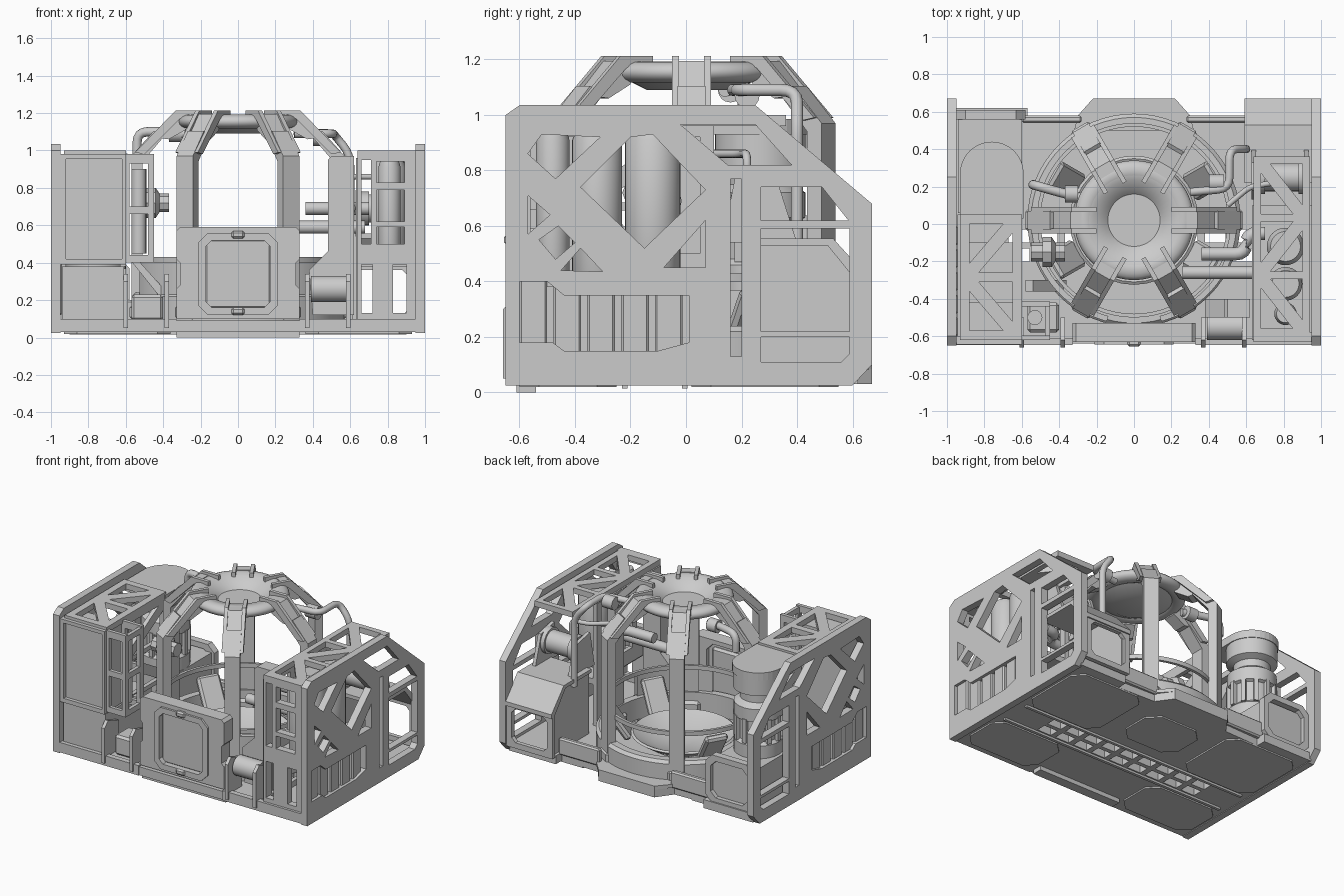
import bpy, bmesh, math
from mathutils import Matrix, Vector

if "Cube" in bpy.data.objects:
    bpy.data.objects.remove(bpy.data.objects["Cube"])

AX = {'x': ((0, 1, 0), (0, 0, 1), (1, 0, 0)),      # u, v, extrusion direction
      'y': ((1, 0, 0), (0, 0, 1), (0, -1, 0)),
      'z': ((1, 0, 0), (0, 1, 0), (0, 0, 1))}
C = Matrix.Translation((0, 0.02, 0))               # centre of the dome


def finish(name, bm, M=None, smooth=False):
    if M:
        bm.transform(M)
    bmesh.ops.remove_doubles(bm, verts=bm.verts, dist=1e-5)
    bmesh.ops.recalc_face_normals(bm, faces=bm.faces)
    for f in bm.faces:
        f.smooth = False
    me = bpy.data.meshes.new(name)
    bm.to_mesh(me)
    bm.free()
    ob = bpy.data.objects.new(name, me)
    bpy.context.collection.objects.link(ob)
    if smooth:
        bpy.context.view_layer.objects.active = ob
        ob.select_set(True)
        bpy.ops.object.shade_smooth_by_angle(angle=math.radians(35))
        ob.select_set(False)
    return ob


def from_curve(name, cu, M, smooth=False):
    tmp = bpy.data.objects.new(name + "_curve", cu)
    bpy.context.collection.objects.link(tmp)
    bpy.context.view_layer.update()
    me = tmp.evaluated_get(bpy.context.evaluated_depsgraph_get()).to_mesh()
    bm = bmesh.new()
    bm.from_mesh(me)
    bpy.data.objects.remove(tmp)
    return finish(name, bm, M, smooth)


def spline(cu, pts, cyclic):
    s = cu.splines.new('POLY')
    s.points.add(len(pts) - 1)
    for p, q in zip(s.points, pts):
        p.co = (*q, 0, 1) if len(q) == 2 else (*q, 1)
    s.use_cyclic_u = cyclic


def plate(name, outlines, axis, a, b, M=None):
    """Flat plate: first outline is the edge, the others are holes."""
    cu = bpy.data.curves.new(name, 'CURVE')
    cu.dimensions, cu.fill_mode, cu.extrude = '2D', 'BOTH', abs(b - a) / 2
    for o in outlines:
        spline(cu, o, True)
    R = Matrix(AX[axis]).transposed().to_4x4()
    T = Matrix.Translation(Vector([abs(c) for c in AX[axis][2]]) * (a + b) / 2)
    return from_curve(name, cu, (M or Matrix()) @ T @ R)


def pipe(name, pts, r, bend=0.06):
    pts = [Vector(p) for p in pts]
    path = [pts[0]]
    for p, q, n in zip(pts, pts[1:], pts[2:]):
        s, e = q + (p - q).normalized() * bend, q + (n - q).normalized() * bend
        path += [s.lerp(q, t).lerp(q.lerp(e, t), t) for t in (0, .25, .5, .75, 1)]
    cu = bpy.data.curves.new(name, 'CURVE')
    cu.dimensions, cu.bevel_depth, cu.bevel_resolution, cu.use_fill_caps = '3D', r, 4, True
    spline(cu, path + [pts[-1]], False)
    return from_curve(name, cu, None, True)


def box(name, x0, x1, y0, y1, z0, z1, bevel=0.0, M=None):
    bm = bmesh.new()
    bmesh.ops.create_cube(bm, size=1, matrix=Matrix.Translation(((x0 + x1) / 2, (y0 + y1) / 2, (z0 + z1) / 2))
                          @ Matrix.Diagonal((x1 - x0, y1 - y0, z1 - z0, 1)))
    if bevel:
        bmesh.ops.bevel(bm, geom=bm.edges[:], offset=bevel, segments=1, affect='EDGES')
    return finish(name, bm, M)


def lathe(name, prof, M=None, n=40, angle=math.tau):
    bm = bmesh.new()
    vs = [bm.verts.new((r, 0, z)) for r, z in prof]
    es = [bm.edges.new(e) for e in zip(vs, vs[1:])]
    bmesh.ops.spin(bm, geom=vs + es, axis=(0, 0, 1), cent=(0, 0, 0), angle=angle, steps=n)
    return finish(name, bm, M, True)


def at(x, y, z=0, axis='z'):
    return Matrix.Translation((x, y, z)) @ (Matrix.Rotation(math.pi / 2, 4, 'Y') if axis == 'x' else Matrix())


def rect(u0, u1, v0, v1, c=0.0):
    if not c:
        return [(u0, v0), (u1, v0), (u1, v1), (u0, v1)]
    return [(u0 + c, v0), (u1 - c, v0), (u1, v0 + c), (u1, v1 - c),
            (u1 - c, v1), (u0 + c, v1), (u0, v1 - c), (u0, v0 + c)]


def truss(u0, u1, v0, v1, n, m=0.03, d=0.05):
    """Rectangle with diagonal braces in n bays."""
    out, h = [rect(u0, u1, v0, v1)], (v1 - v0 - m) / n
    for i in range(n):
        a, b = v0 + m + i * h, v0 + (i + 1) * h
        l, r = (u0 + m, u1 - m) if i % 2 else (u1 - m, u0 + m)
        k = d if r > l else -d
        out += [[(l, a + d), (l, b), (r - k, b)], [(l + k, a), (r, a), (r, b - d)]]
    return out


# Base deck with ladder slots, underside panels and front foot
deck = [(-.96, -.64), (.96, -.64), (.96, .62), (.59, .62), (.59, .55), (.3, .56), (.22, .67),
        (-.22, .67), (-.3, .56), (-.57, .55), (-.57, .62), (-.96, .62)]
slots = [rect(x / 100, x / 100 + .11, y, y + .07) for x in range(-67, 60, 15) for y in (-.2, -.1)]
plate("base_deck", [deck] + slots, 'z', .03, .09)
for s in (-1, 1):
    for y0, y1 in ((-.6, -.25), (.02, .55)):
        plate("underside_panel", [rect(*sorted((s * .36, s * .93)), y0, y1, .07)], 'z', .02, .03)
plate("underside_center", [rect(-.22, .22, .1, .45, .08)], 'z', .02, .03)
for y in (-.23, -.015):
    box("underside_rail", -.9, .9, y, y + .02, .015, .03)
box("front_foot", -.33, .33, -.61, -.54, 0, .03)
for x0, x1 in ((-.96, -.33), (.33, .96)):
    box("front_sill", x0, x1, -.648, -.61, .03, .1)
plate("rear_step", [[(-.32, .5), (.32, .5), (.3, .58), (.22, .67), (-.22, .67), (-.3, .58)]], 'z', .085, .11)

# Side walls with braced windows and louvres
wall = [(-.65, .025), (.6, .025), (.67, .1), (.67, .68), (.25, 1.035), (-.6, 1.035), (-.65, 1.0)]
windows = [
    [(-.57, .86), (-.52, .93), (-.31, .92), (-.47, .77)],
    [(-.38, .74), (-.2, .92), (-.2, .58)],
    [(-.2, .92), (-.12, .93), (.07, .73), (-.15, .52), (-.199, .57)],
    [(-.08, .45), (.07, .45), (.07, .62)],
    [(-.57, .71), (-.49, .64), (-.57, .57)],
    [(-.53, .55), (-.46, .6), (-.4, .54), (-.47, .48)],
    [(-.45, .44), (-.38, .52), (-.3, .435)],
    [(-.02, .965), (.25, .965), (.38, .82), (.15, .82)],
    [(.16, .13), (.2, .13), (.2, .77), (.16, .77)],
    [(.27, .62), (.585, .62), (.49, .74), (.27, .74)],
    [(.27, .22), (.59, .22), (.59, .59), (.27, .59)],
    [(.27, .11), (.56, .11), (.59, .14), (.59, .2), (.27, .2)],
    [(-.6, .18), (-.48, .18), (-.44, .15), (-.1, .15), (.01, .18), (.01, .35), (-.44, .35), (-.5, .4), (-.6, .4)]]
windows[1:3] = [[(-.38, .74), (-.2, .92), (-.12, .93), (.07, .73), (-.15, .52)]]
for s in (-1, 1):
    plate("side_wall", [wall] + windows, 'x', *sorted((s * .95, s)))
    for i in range(5):
        y = -.6 + i * .122
        box("side_louvre", *sorted((s * .94, s * .98)), y, y + .1, .12, .42, .008)
    box("louvre_backing", *sorted((s * .92, s * .945)), -.6, .05, .1, .42)

# Dome cage: six posts, forked heads and slanted clamps
post = [(.51, .1), (.57, .1), (.57, .97), (.45, 1.105), (.4, 1.07), (.51, .94)]
fork = [(.5, .98), (.55, .99), (.335, 1.213), (.2, 1.213), (.2, 1.18), (.31, 1.17)]
for i in range(6):
    R = C @ Matrix.Rotation(i * math.pi / 3, 4, 'Z')
    plate("dome_post", [post], 'y', -.05, .05, R)
    for y in (-.07, .045):
        plate("dome_fork", [fork], 'y', y, y + .025, R)
    plate("dome_clamp", [[(.28, 1.11), (.37, 1.06), (.45, 1.07), (.34, 1.195), (.28, 1.195)]], 'y', -.045, .045, R)
    box("post_foot", .48, .58, -.065, .065, .09, .18, .02, R)
# Top ring with closed funnel
ring = [(.265 + .055 * math.cos(t), 1.155 + .038 * math.sin(t)) for t in [k * math.tau / 16 for k in range(17)]]
lathe("top_ring", ring, C, 48)
lathe("top_funnel", [(0, 1.12), (.14, 1.12), (.15, 1.13), (.215, 1.185), (.25, 1.19), (.26, 1.14),
                     (.16, 1.09), (0, 1.09)], C, 48)

# Drum wall, dish and reclined panels inside the dome
lathe("drum_wall", [(.5, .09), (.57, .09), (.57, .22), (.55, .24), (.5, .24), (.5, .09)], C, 64)
lathe("hoop_rail", [(.5, .4), (.52, .4), (.52, .43), (.5, .43), (.5, .4)], C, 64)
lathe("dish", [(0, .11), (.2, .135), (.33, .2), (.345, .19), (.22, .105), (.1, .09), (0, .09)], C, 32)
for a in (200, 285):
    R = C @ Matrix.Rotation(math.radians(a), 4, 'Z')
    lathe("curved_screen", [(.53, .2), (.56, .2), (.56, .4), (.53, .4), (.53, .2)], R, 16, math.radians(55))
for a in (30, 150, 210, 330):
    R = C @ Matrix.Rotation(math.radians(a), 4, 'Z') @ Matrix.Translation((.42, 0, .25)) @ Matrix.Rotation(.6, 4, 'Y')
    box("reclined_panel", -.025, .025, -.08, .08, -.12, .14, .015, R)

# Front hatch
hatch = [(-.33, .1), (.33, .1), (.33, .26), (.31, .28), (.31, .4), (.33, .42), (.33, .57), (.31, .59),
         (-.31, .59), (-.33, .57), (-.33, .42), (-.31, .4), (-.31, .28), (-.33, .26)]
plate("hatch_surround", [hatch, rect(-.21, .21, .12, .56, .05)], 'y', -.63, -.53)
plate("hatch_rim", [rect(-.21, .21, .12, .56, .05), rect(-.17, .17, .16, .52, .03)], 'y', -.645, -.56)
box("hatch_door", -.18, .18, -.61, -.54, .15, .53, .015)
for z in (.12, .53):
    box("hatch_latch", -.035, .035, -.655, -.6, z, z + .04, .01)

# Front brackets and small motor
for x in (-.6, -.38, .37, .59):
    plate("front_bracket", [[(-.66, .05), (-.63, .05), (-.5, .09), (-.5, .3), (-.62, .34), (-.66, .3)]],
          'x', x - .012, x + .012)
lathe("front_motor", [(0, 0), (.07, 0), (.07, .19), (0, .19)], at(.39, -.55, .26, 'x'), 24)
box("left_front_step", -.57, -.4, -.58, -.42, .09, .23, .015)

# Left side: cabinet, open cage and roof truss
box("left_lower_cabinet", -.94, -.61, -.62, -.1, .09, .38)
box("left_cabinet", -.93, -.61, -.62, -.42, .39, .955)
plate("left_cabinet_rim", [rect(-.95, -.6, .39, .98), rect(-.92, -.62, .42, .955)], 'y', -.645, -.6)
for y in (-.62, -.44):
    plate("left_cage", [rect(-.61, -.45, .4, .98), rect(-.58, -.48, .44, .66), rect(-.58, -.48, .7, .93)],
          'y', y, y + .025)
plate("left_cage_side", [rect(-.62, -.42, .4, .97), rect(-.58, -.46, .44, .66), rect(-.58, -.46, .7, .93)],
      'x', -.475, -.45)
lathe("cage_spool", [(0, .45), (.04, .45), (.04, .9), (0, .9)], at(-.53, -.5), 16)
plate("left_roof_truss", truss(-.93, -.6, -.62, .05, 2, .05), 'z', .96, 1.0)
plate("left_inner_frame", truss(-.4, .05, .38, .96, 2), 'x', -.63, -.6)
plate("left_brace", [[(-.58, .42), (-.54, .42), (-.36, .22), (-.42, .22)]], 'y', -.36, -.3)
lathe("valve", [(0, 0), (.05, 0), (.05, .06), (.08, .06), (.08, .11), (.05, .13), (.05, .18), (0, .18)],
      at(-.55, -.15, .72, 'x'), 8)

# Left rear tank with rounded cap and base box
cap = [(-.93, .03)] + [(-.76 - .17 * math.cos(t), .27 + .17 * math.sin(t))
                       for t in [k * math.pi / 16 for k in range(17)]] + [(-.59, .03)]
plate("tank_cap", [cap], 'z', .93, .985)
lathe("rear_tank", [(0, .36), (.16, .36), (.16, .46), (.14, .48), (.14, .62), (.16, .63), (.16, .72), (.12, .75),
                    (.12, .8), (.165, .82), (.165, .93), (0, .93)], at(-.76, .27), 40)
for i in range(12):
    box("tank_rib", .135, .165, -.015, .015, .47, .64, 0, at(-.76, .27) @ Matrix.Rotation(i * math.pi / 6, 4, 'Z'))
box("tank_base", -.94, -.6, .06, .58, .09, .37)
plate("tank_base_panel", [rect(-.95, -.58, .08, .42, .05), rect(-.91, -.62, .12, .38, .04)], 'y', .56, .61)

# Right side: braced tower, roof truss and tanks
tower = [rect(.64, .955, .09, 1.0), rect(.66, .71, .5, .95), rect(.74, .89, .5, .59), rect(.74, .89, .62, .79),
         rect(.74, .89, .83, .94), rect(.66, .72, .13, .39), rect(.83, .9, .13, .39)]
plate("right_tower_front", tower, 'y', -.63, -.58)
plate("right_tower_side", [rect(-.62, .1, .09, .96), rect(-.56, -.35, .5, .92), rect(-.3, .05, .5, .92),
                           rect(-.56, .05, .13, .4)], 'x', .63, .66)
plate("right_roof_truss", truss(.64, .94, -.6, .36, 3, .04), 'z', .96, 1.0)
plate("right_inner_column", [[(.4, .12), (.62, .12), (.62, .97), (.5, .97), (.48, .95), (.48, .46), (.38, .36)]],
      'y', -.5, -.4)
for y, r in ((-.12, .1), (-.32, .09), (-.48, .06)):
    lathe("right_tank", [(0, .4), (r * .8, .4), (r, .44), (r, .91), (r * .8, .95), (0, .95)], at(.81, y), 32)
box("right_tank_shelf", .65, .955, -.58, .1, .38, .42)

# Right rear: open sloped cabinet with windowed back and winch drum
plate("cabinet_inner_side", [[(.22, .09), (.64, .09), (.64, .38), (.51, .53), (.22, .53)]], 'x', .61, .64)
plate("cabinet_roof", [[(.64, .37), (.67, .37), (.67, .4), (.53, .555), (.22, .555), (.22, .53), (.51, .53)]],
      'x', .59, .955)
plate("cabinet_back", [rect(.59, .955, .08, .4), rect(.63, .91, .12, .36, .03)], 'y', .63, .66)
lathe("winch_drum", [(0, 0), (.09, 0), (.09, .04), (.075, .04), (.075, .22), (.09, .22), (.09, .26), (0, .26)],
      at(.66, .25, .69, 'x'), 32)
for x in (.64, .92):
    plate("winch_bracket", [[(.13, .54), (.4, .54), (.33, .76), (.18, .79)]], 'x', x - .012, x + .012)

# Rear bulkhead and pipework
for s in (-1, 1):
    box("rear_bulkhead", *sorted((s * .28, s * .6)), .54, .58, .08, .2, .01)
pipe("left_high_pipe", [(-.28, .14, 1.09), (-.4, .17, 1.1), (-.54, .21, 1.1), (-.54, .21, .98)], .025)
pipe("right_high_pipe", [(.3, .17, 1.09), (.51, .19, 1.09), (.51, .4, 1.09), (.6, .4, .98), (.6, .4, .5)], .022)
lathe("left_pipe_collar", [(0, 0), (.045, 0), (.045, .07), (0, .07)], at(-.37, .16, 1.09, 'x'), 16)
lathe("right_pipe_collar", [(0, 0), (.045, 0), (.045, .08), (0, .08)], at(.4, .22, 1.07, 'x'), 16)
pipe("right_mid_pipe", [(.36, -.16, .69), (.6, -.16, .69), (.6, -.05, .69), (.7, -.05, .69)], .035)
pipe("right_low_pipe", [(.26, -.26, .59), (.68, -.26, .59)], .035)
pipe("right_thin_pipe", [(.5, .1, .86), (.62, .2, .86), (.75, .22, .86), (.75, .22, .7)], .015, .04)
